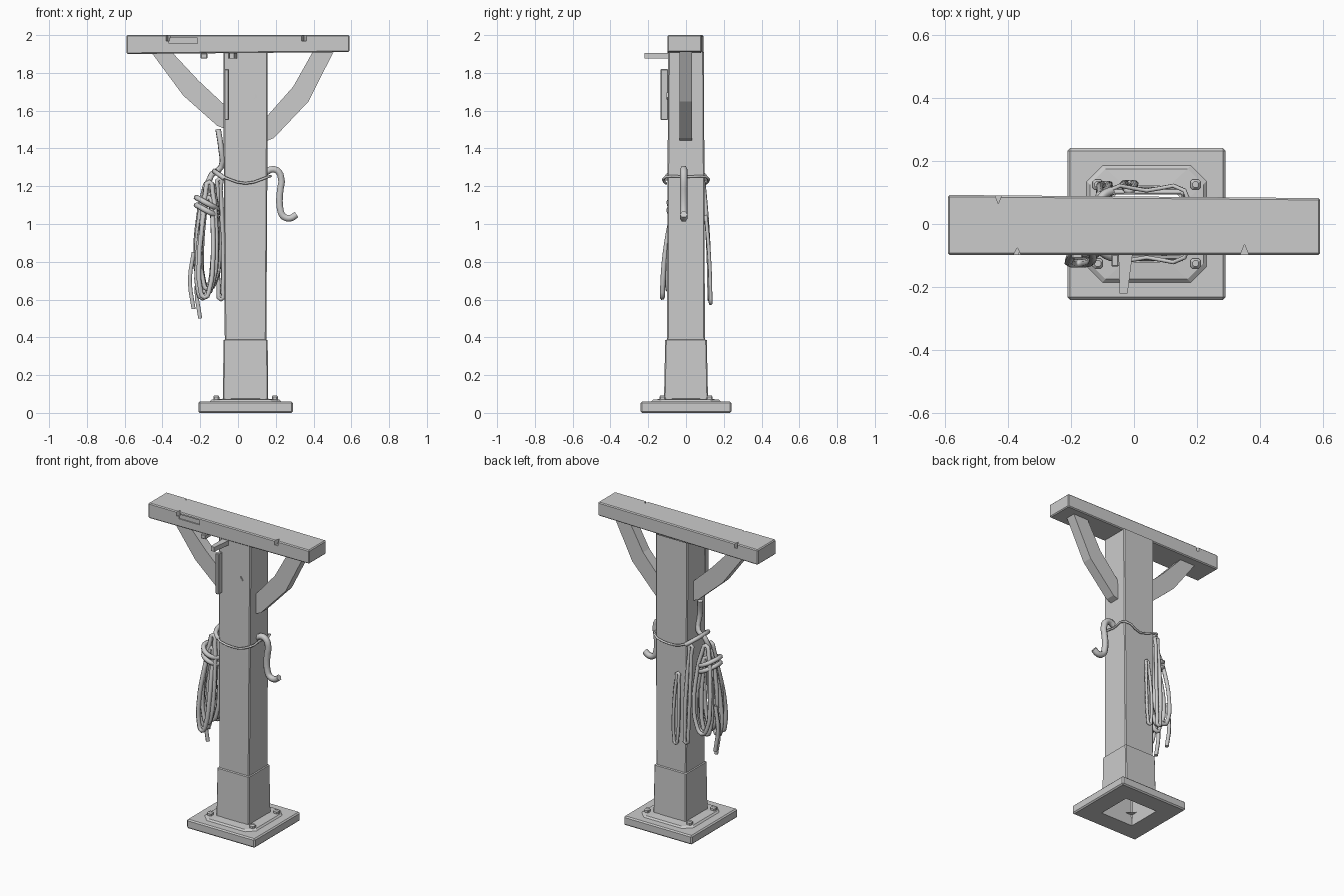
import bpy, bmesh, math, random
from mathutils import Vector

cube = bpy.data.objects.get("Cube")
if cube:
    bpy.data.objects.remove(cube)
random.seed(4)

grey = bpy.data.materials.new("weathered grey")
grey.use_nodes = True
grey.diffuse_color = (0.6, 0.6, 0.6, 1)
grey.node_tree.nodes["Principled BSDF"].inputs["Base Color"].default_value = grey.diffuse_color

post_x = 0.04
plate_top = 0.06
sleeve_top = 0.385
beam_bottom = 1.9


def add_object(name, data):
    obj = bpy.data.objects.new(name, data)
    bpy.context.collection.objects.link(obj)
    data.materials.append(grey)
    return obj


def loft(name, rings, capped=True):
    """Skin a row of equal rings, closing both ends if capped."""
    bm = bmesh.new()
    rows = [[bm.verts.new(point) for point in ring] for ring in rings]
    count = len(rows[0])
    for low, high in zip(rows, rows[1:]):
        for i in range(count):
            j = (i + 1) % count
            bm.faces.new((low[i], low[j], high[j], high[i]))
    if capped:
        bm.faces.new(rows[0])
        bm.faces.new(rows[-1])
    bmesh.ops.recalc_face_normals(bm, faces=bm.faces)
    mesh = bpy.data.meshes.new(name)
    bm.to_mesh(mesh)
    bm.free()
    return add_object(name, mesh)


def rectangle(x, y, z, half_x, half_y, cut):
    """Level rectangle with its corners cut off."""
    ring = []
    for sx, sy in ((-1, -1), (1, -1), (1, 1), (-1, 1)):
        long_side = (x + sx * (half_x - cut), y + sy * half_y, z)
        short_side = (x + sx * half_x, y + sy * (half_y - cut), z)
        ring += [long_side, short_side] if sx != sy else [short_side, long_side]
    # Keep the corner points in turning order
    return sorted(ring, key=lambda p: math.atan2(p[1] - y, p[0] - x))


def column(name, sections, x=post_x, y=0, cut=0.006, capped=False):
    """Upright shape from sections of height, half width and half depth."""
    return loft(name, [rectangle(x, y, z, wide, deep, cut) for z, wide, deep in sections], capped)


def prism(name, outline, front, back):
    """Push an x-z outline through from front to back."""
    return loft(name, [[(x, y, z) for x, z in outline] for y in (front, back)])


def box(name, centre, size, bevel=0.0):
    x, y, z = centre
    w, d, h = (side / 2 for side in size)
    outline = [(x - w, z - h), (x + w, z - h), (x + w, z + h), (x - w, z + h)]
    obj = prism(name, outline, y - d, y + d)
    if bevel:
        mod = obj.modifiers.new("worn edges", "BEVEL")
        mod.width = bevel
        mod.segments = 1
        apply_modifier(obj, mod)
    return obj


def apply_modifier(obj, mod):
    bpy.context.view_layer.objects.active = obj
    bpy.ops.object.modifier_apply(modifier=mod.name)


def carve(target, cutter):
    """Cut one solid out of another and drop the cutter."""
    mod = target.modifiers.new("cut", "BOOLEAN")
    mod.operation = "DIFFERENCE"
    mod.solver = "EXACT"
    mod.object = cutter
    apply_modifier(target, mod)
    bpy.data.objects.remove(cutter)


def rope(name, points, radius, closed=False):
    """Faceted rope along a smooth path."""
    curve = bpy.data.curves.new(name, "CURVE")
    curve.dimensions = "3D"
    curve.bevel_depth = radius
    curve.bevel_resolution = 1
    curve.use_fill_caps = True
    curve.resolution_u = 3
    spline = curve.splines.new("BEZIER")
    spline.bezier_points.add(len(points) - 1)
    spline.use_cyclic_u = closed
    for knot, point in zip(spline.bezier_points, points):
        knot.co = point
        knot.handle_left_type = knot.handle_right_type = "AUTO"
    return add_object(name, curve)


def hanging_loop(name, top, bottom, width, radius, sides=10):
    """Long loop between two points, fuller toward its lower end."""
    top, bottom = Vector(top), Vector(bottom)
    points = []
    for i in range(sides):
        angle = math.tau * i / sides
        drop = (1 - math.cos(angle)) / 2
        point = top.lerp(bottom, drop)
        point.x += width / 2 * math.sin(angle) * (0.7 + 0.5 * drop)
        point.y += (bottom.y - top.y) * math.sin(math.pi * drop) / 4
        points.append(point)
    rope(name, points, radius, closed=True)


def ring_points(centre, half_x, half_y, tilt, sides=8):
    """Points of a tilted oval lying around an upright."""
    turns = [math.tau * i / sides for i in range(sides)]
    return [(centre[0] + half_x * math.cos(a), centre[1] + half_y * math.sin(a),
             centre[2] - tilt * math.cos(a)) for a in turns]


# Base plate, open in the middle, with a raised collar
plate = box("base_plate", (post_x, 0, plate_top / 2), (0.5, 0.48, plate_top), 0.008)
carve(plate, box("hole", (post_x, 0, 0), (0.24, 0.23, 1)))
column("base_collar", [(plate_top, 0.19, 0.185), (0.07, 0.18, 0.175),
                       (0.075, 0.12, 0.12)], cut=0.05)

# Bolts at the collar corners
for side in (-1, 1):
    for end in (-1, 1):
        column("base_bolt", [(plate_top, 0.016, 0.016), (0.085, 0.016, 0.016),
                             (0.093, 0.01, 0.01)],
               x=post_x + side * 0.155, y=end * 0.125, capped=True)

# Sleeve and post, hollow from below
column("sleeve", [(0.05, 0.12, 0.117), (sleeve_top, 0.117, 0.11),
                  (sleeve_top + 0.003, 0.11, 0.1)])
column("post", [(sleeve_top, 0.11, 0.1), (1.2, 0.115, 0.098),
                (beam_bottom + 0.01, 0.117, 0.094)])

# Cross beam, slightly narrower toward one end, with chips and a shallow split
beam = box("cross_beam", (0, -0.003, 1.95), (1.18, 0.19, 0.1), 0.006)
for vertex in beam.data.vertices:
    if vertex.co.y > 0:
        vertex.co.y -= 0.01 * (vertex.co.x > 0)
    if vertex.co.z < 1.95:
        vertex.co.z += 0.01 * (vertex.co.x > 0)
for x, side, depth in ((-0.37, -1, 0.02), (0.35, -1, 0.03), (-0.43, 1, 0.03)):
    edge = side * 0.095
    corners = [(x - 0.02, edge * 1.2), (x + 0.02, edge * 1.2), (x, edge - side * depth)]
    carve(beam, loft("chip", [[(a, b, z) for a, b in corners] for z in (1.97, 2.1)]))
carve(beam, box("split", (-0.29, -0.1, 1.97), (0.15, 0.02, 0.03)))

# Diagonal braces, each a bent board between beam and post
for name, side, reach, foot, belly in (("right_brace", -1, 0.5, 1.5, 0),
                                       ("left_brace", 1, 0.465, 1.435, 0.02)):
    near = 0.1
    under, over = (reach, beam_bottom + 0.01), (reach - 0.11, beam_bottom + 0.01)
    middle = (reach + near) / 2
    height = (foot + beam_bottom) / 2
    outline = [over, under, (middle + 0.03 + belly, height - 0.02), (near + 0.05, foot + 0.02),
               (near, foot), (near, foot + 0.12), (middle - 0.05 + belly, height + 0.06)]
    prism(name, [(post_x + side * x, z) for x, z in outline], -0.034, 0.032)

# Small wooden fittings under the beam and on the post
peg = box("front_peg", (-0.025, -0.14, 1.89), (0.05, 0.16, 0.03))
for vertex in peg.data.vertices:
    if vertex.co.y < -0.2:
        vertex.co.x = -0.033 + (vertex.co.x + 0.025) / 2
box("beam_splinter", (-0.18, -0.08, 1.89), (0.035, 0.06, 0.03), 0.004)
box("front_batten", (-0.06, -0.115, 1.685), (0.024, 0.04, 0.27), 0.004)
prism("post_nick", [(0.085, 1.66), (0.105, 1.67), (0.09, 1.695)], -0.102, -0.09)

# Thin cord tied around the post, sagging on the wide faces
cord = []
for side, end in ((-1, -1), (0, -1), (1, -1), (1, 0), (1, 1), (0, 1), (-1, 1), (-1, 0)):
    cord.append((post_x + side * 0.12, end * 0.106, 1.215 + 0.035 * abs(side)))
rope("tied_cord", cord, 0.007, closed=True)

# Hook: a straight shank with a curled lower end
hook_path = [(0.14, 1.27), (0.19, 1.29), (0.225, 1.26), (0.22, 1.15)]
for step in range(4):
    angle = math.pi * (1 + 0.28 * step)
    hook_path.append((0.27 + 0.045 * math.cos(angle), 1.07 + 0.04 * math.sin(angle)))
rope("hook", [(x, -0.012, z) for x, z in hook_path], 0.02)

# Rope hung from the brace and wrapped on the post corners
rope("rope_hanger", [(-0.105, 0, 1.5), (-0.09, -0.02, 1.4), (-0.09, 0, 1.3),
                     (-0.14, 0, 1.26), (-0.17, -0.02, 1.15)], 0.016)
rope("rope_wrap", [(-0.07 - 0.055 * math.cos(a), 0.105 * math.sin(a), 1.24 + 0.04 * math.cos(a))
                   for a in (math.pi * k / 6 for k in range(-3, 4))], 0.014)

# Coil of long loops spread from front to back
loops = 8
for i in range(loops):
    spread = i / (loops - 1) - 0.5
    hanging_loop("coil_loop",
                 (-0.15 + random.uniform(-0.01, 0.01), spread * 0.06 - 0.02,
                  1.17 + random.uniform(-0.04, 0.06)),
                 (-0.175 + random.uniform(-0.02, 0.025), spread * 0.2 - 0.025,
                  0.63 + random.uniform(-0.03, 0.04)),
                 0.1 + random.uniform(-0.03, 0.03), 0.0135)

# Binding turns around the neck of the coil
for height in (1.07, 1.11):
    rope("coil_binding", ring_points((-0.165, -0.02, height), 0.055, 0.07, 0.03), 0.015, closed=True)

# Loose ends below the coil, and strands hanging on the back
for x, y, tip in ((-0.2, -0.03, 0.5), (-0.235, 0.03, 0.55)):
    rope("loose_end", [(x, y, tip + 0.3), (x - 0.02, y, tip + 0.15), (x, y, tip)], 0.012)
hanging_loop("back_strand", (-0.1, 0.09, 1.24), (-0.09, 0.125, 0.6), 0.03, 0.012)
hanging_loop("back_loop", (-0.015, 0.105, 1.04), (-0.015, 0.13, 0.58), 0.04, 0.01)
